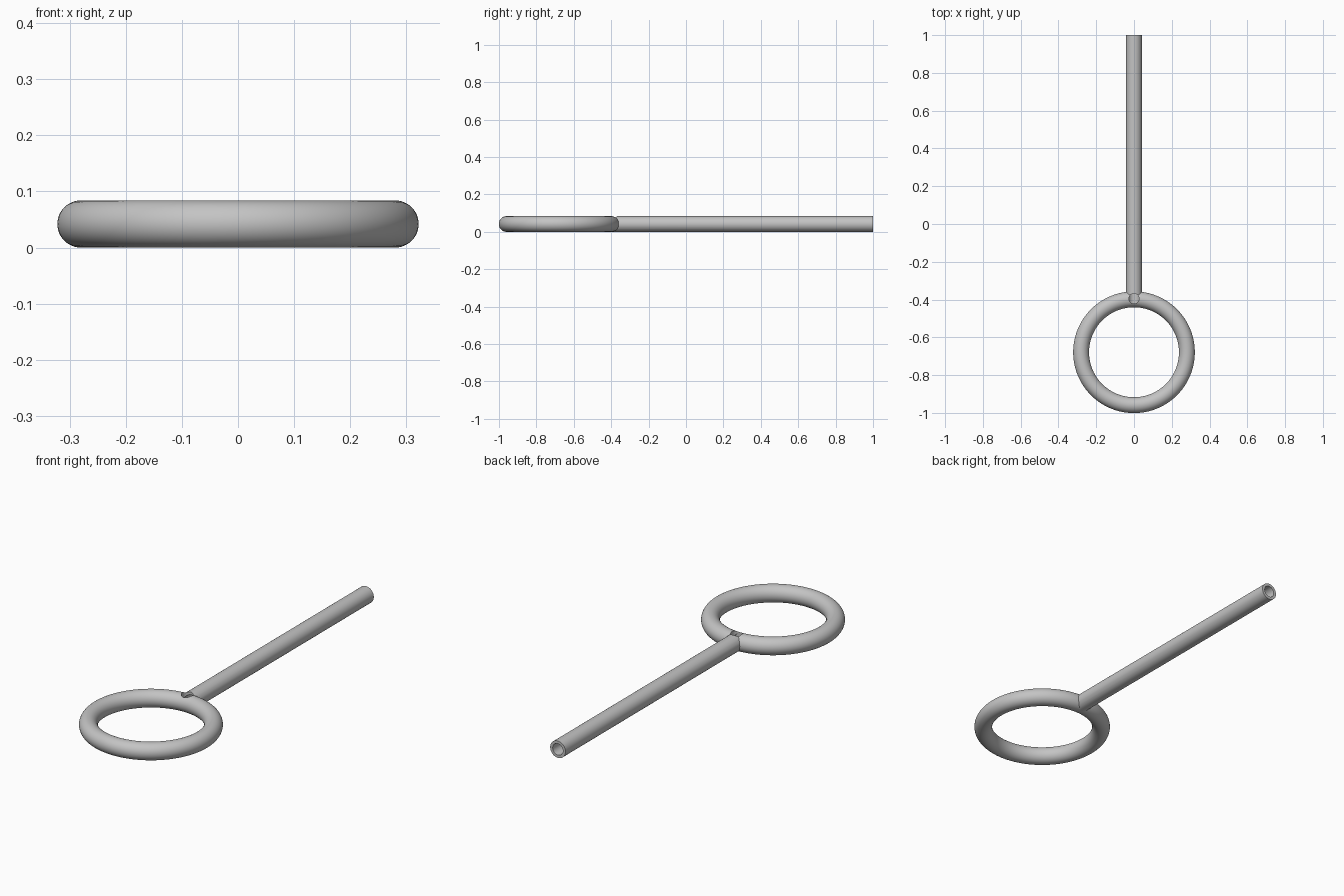
import bpy
from math import pi

if "Cube" in bpy.data.objects:
    bpy.data.objects.remove(bpy.data.objects["Cube"])

TUBE_R = 0.042      # thickness radius of ring and handle
BORE_R = 0.028      # hollow inside the handle
RING_R = 0.28
RING_Y = -0.679
JOINT_Y = RING_Y + RING_R

grey = bpy.data.materials.new("light grey")
grey.use_nodes = True
colour = (0.55, 0.55, 0.55, 1)
grey.diffuse_color = colour
grey.node_tree.nodes["Principled BSDF"].inputs["Base Color"].default_value = colour


def cylinder(name, radius, start, end, axis):
    """Round bar along y or z between two points."""
    middle = [(a + b) / 2 for a, b in zip(start, end)]
    length = sum(abs(b - a) for a, b in zip(start, end))
    bpy.ops.mesh.primitive_cylinder_add(
        vertices=64, radius=radius, depth=length, location=middle,
        rotation=(pi / 2 if axis == "y" else 0, 0, 0))
    obj = bpy.context.object
    obj.name = name
    obj.data.materials.append(grey)
    return obj


def combine(target, tool, operation):
    """Apply a boolean and discard the tool."""
    mod = target.modifiers.new(operation.lower(), "BOOLEAN")
    mod.operation = operation
    mod.solver = "EXACT"
    mod.object = tool
    bpy.context.view_layer.objects.active = target
    bpy.ops.object.modifier_apply(modifier=mod.name)
    bpy.data.objects.remove(tool)


# Ring
bpy.ops.mesh.primitive_torus_add(
    location=(0, RING_Y, TUBE_R), major_radius=RING_R, minor_radius=TUBE_R,
    major_segments=128, minor_segments=48)
wand = bpy.context.object
wand.name = "ring_with_hollow_handle"
wand.data.materials.append(grey)

# Straight handle running back from the ring
handle = cylinder("handle", TUBE_R - 0.0003, (0, JOINT_Y, TUBE_R), (0, 1, TUBE_R), "y")
combine(wand, handle, "UNION")

# Long bore, open at the back end
bore = cylinder("bore_cutter", BORE_R, (0, JOINT_Y - 0.025, TUBE_R), (0, 1.1, TUBE_R), "y")
combine(wand, bore, "DIFFERENCE")

# Small outlet hole in the top of the ring, meeting the bore
outlet = cylinder("outlet_cutter", BORE_R - 0.001, (0, JOINT_Y + 0.004, TUBE_R),
                  (0, JOINT_Y + 0.004, 0.15), "z")
combine(wand, outlet, "DIFFERENCE")

# Smooth surfaces with crisp joints
bpy.ops.object.select_all(action="DESELECT")
wand.select_set(True)
bpy.context.view_layer.objects.active = wand
bpy.ops.object.shade_smooth_by_angle(angle=pi / 6)
